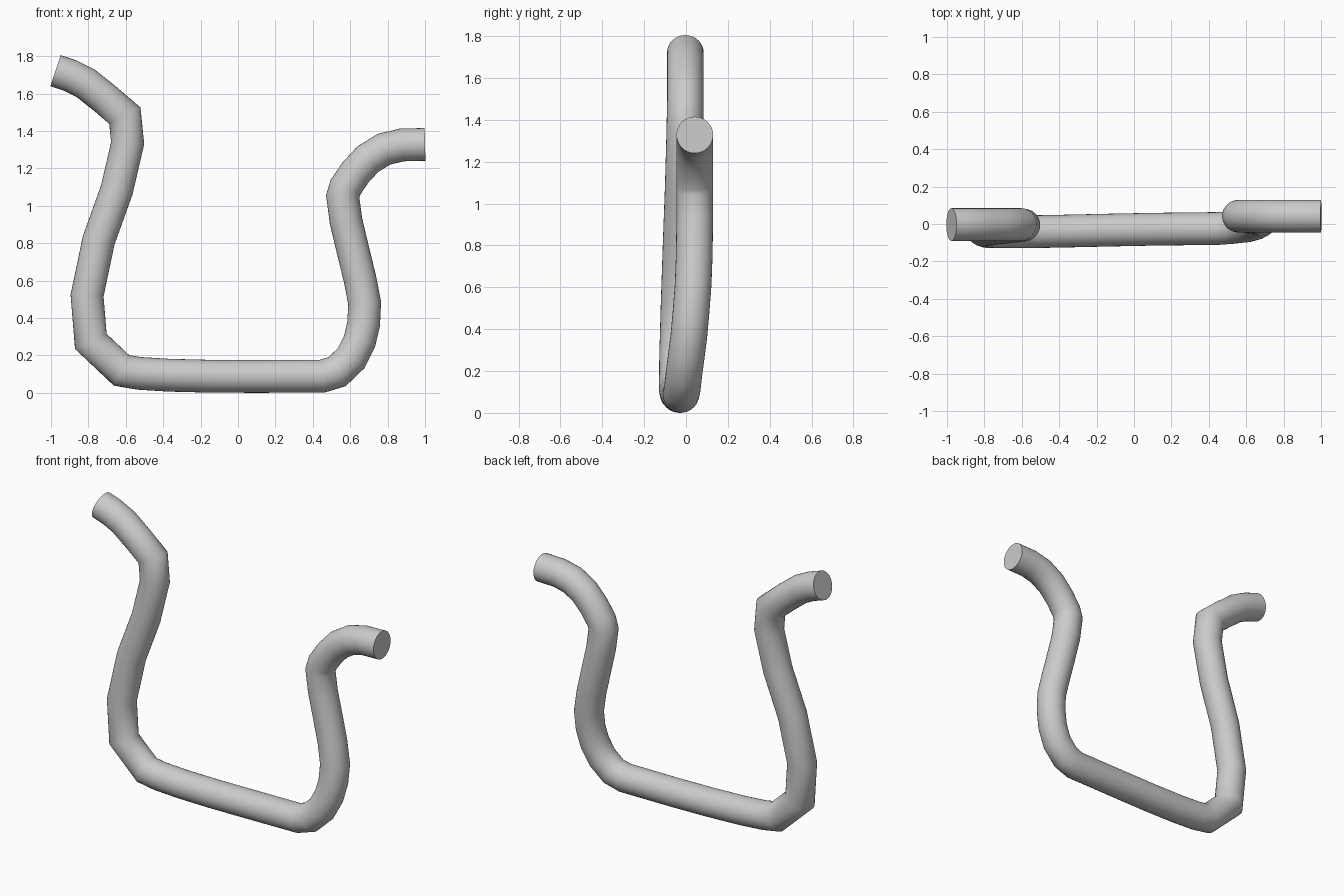
import bpy, bmesh, math
from mathutils import Vector

if "Cube" in bpy.data.objects:
    bpy.data.objects.remove(bpy.data.objects["Cube"])

R, SIDES = 0.0875, 32

# centreline, from the upper left end to the upper right end
PATH = [Vector(p) for p in [
    (-0.976, -0.003, 1.722), (-0.895, -0.003, 1.695), (-0.815, -0.003, 1.655),
    (-0.714, -0.003, 1.575), (-0.605, -0.003, 1.482), (-0.590, -0.006, 1.335),
    (-0.648, -0.013, 1.085), (-0.745, -0.023, 0.815), (-0.807, -0.033, 0.520),
    (-0.787, -0.040, 0.275), (-0.623, -0.042, 0.120), (-0.530, -0.041, 0.104),
    (-0.370, -0.038, 0.094), (-0.150, -0.033, 0.0885), (0.10, -0.028, 0.0875),
    (0.450, -0.024, 0.0890), (0.530, -0.018, 0.113), (0.605, -0.010, 0.185),
    (0.650, 0.002, 0.275), (0.672, 0.014, 0.370), (0.677, 0.024, 0.480),
    (0.652, 0.034, 0.610), (0.620, 0.039, 0.740), (0.577, 0.042, 0.920),
    (0.560, 0.042, 1.050), (0.575, 0.042, 1.100), (0.630, 0.042, 1.180),
    (0.695, 0.042, 1.250), (0.780, 0.042, 1.302), (0.875, 0.042, 1.325),
    (1.000, 0.042, 1.328)]]


def tube(name, path, radius, sides):
    """Sweep a circle along the path with mitred joints and flat ends."""
    bm = bmesh.new()
    rings = []
    last = len(path) - 1
    for i, p in enumerate(path):
        d_in = (p - path[max(i - 1, 0)]).normalized()
        d_out = (path[min(i + 1, last)] - p).normalized()
        t = (d_in + d_out).normalized()
        cos_half = t.dot(d_out if i < last else d_in)
        n = Vector((0, 1, 0)).cross(t).normalized()
        b = t.cross(n)
        ring = []
        for k in range(sides):
            a = 2 * math.pi * k / sides
            ring.append(bm.verts.new(
                p + n * (radius / cos_half * math.cos(a)) + b * (radius * math.sin(a))))
        rings.append(ring)
    for r0, r1 in zip(rings, rings[1:]):
        for k in range(sides):
            j = (k + 1) % sides
            bm.faces.new((r0[k], r0[j], r1[j], r1[k]))
    bm.faces.new(rings[0][::-1])
    bm.faces.new(rings[-1])
    bmesh.ops.recalc_face_normals(bm, faces=bm.faces)
    mesh = bpy.data.meshes.new(name)
    bm.to_mesh(mesh)
    bm.free()
    obj = bpy.data.objects.new(name, mesh)
    bpy.context.collection.objects.link(obj)
    return obj


# bent pipe, smooth with crisp end caps
pipe = tube("bent_pipe", PATH, R, SIDES)
bpy.context.view_layer.objects.active = pipe
pipe.select_set(True)
bpy.ops.object.shade_smooth_by_angle(angle=math.radians(60))
